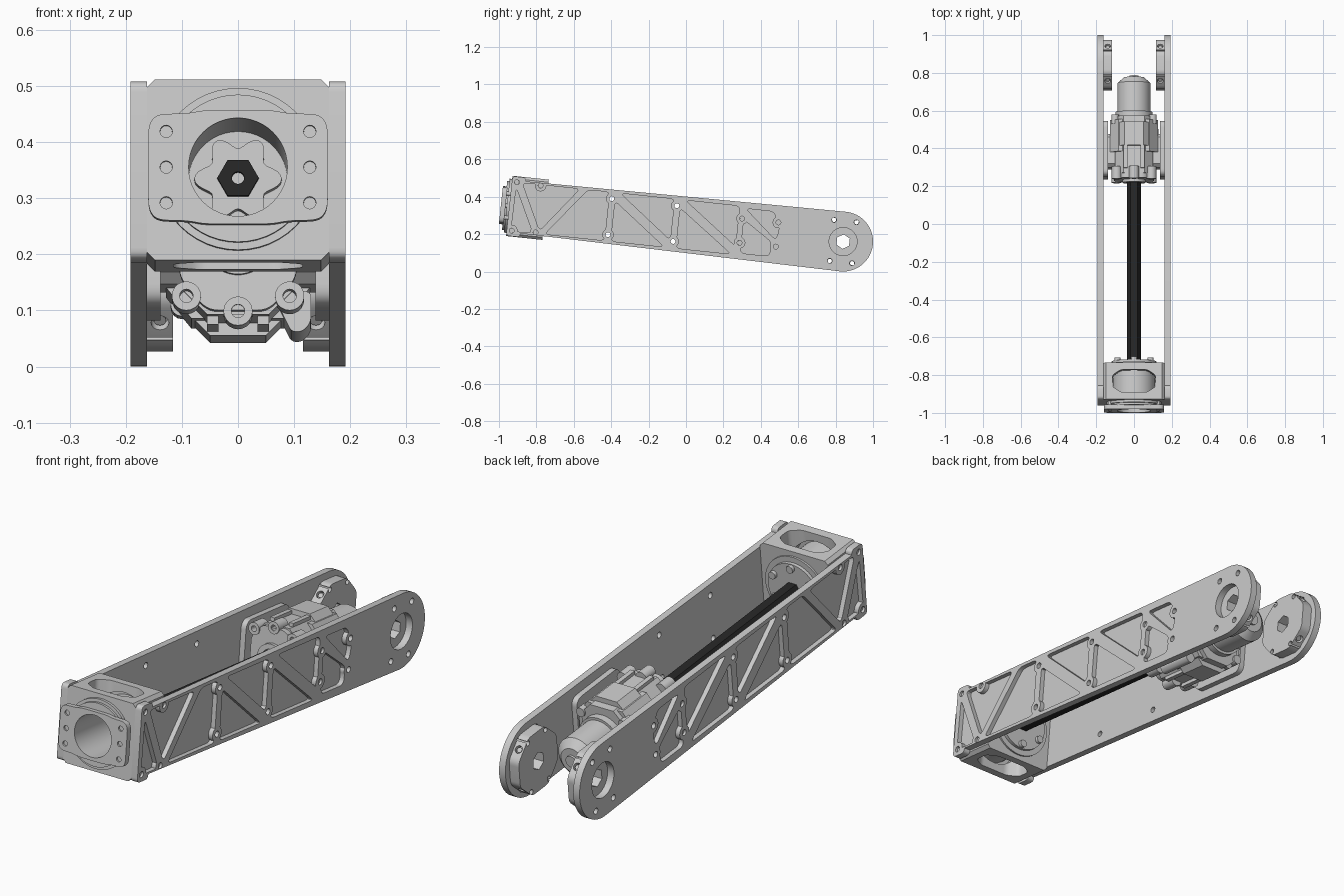
import bpy, bmesh
from math import sin, cos, pi, radians
from mathutils import Vector, Matrix

if "Cube" in bpy.data.objects:
    bpy.data.objects.remove(bpy.data.objects["Cube"])

# Local frame: x across, y along the arm (0 = rear pivot), z across the arm height
FRAME = Matrix.Translation((0, 0.84, 0.16)) @ Matrix.Rotation(radians(-6.1), 4, 'X')
PLACE = {'x': lambda p, q, h: (h, p, q), 'y': lambda p, q, h: (p, h, q), 'z': lambda p, q, h: (p, q, h)}


def add_object(name, bm):
    bmesh.ops.recalc_face_normals(bm, faces=bm.faces)
    me = bpy.data.meshes.new(name)
    bm.to_mesh(me)
    bm.free()
    ob = bpy.data.objects.new(name, me)
    bpy.context.collection.objects.link(ob)
    return ob


def prism(name, profiles, axis, lo, hi, end=1.0):
    """Extrude closed profiles along an axis; end scales the far profile."""
    bm = bmesh.new()
    for pts in profiles:
        a = [bm.verts.new(PLACE[axis](p, q, lo)) for p, q in pts]
        b = [bm.verts.new(PLACE[axis](p * end, q * end, hi)) for p, q in pts]
        bm.faces.new(a)
        bm.faces.new(b)
        for i in range(len(a)):
            j = (i + 1) % len(a)
            bm.faces.new((a[i], a[j], b[j], b[i]))
    return add_object(name, bm)


def rods(name, ends, r, n=16):
    """Cylinders between pairs of points."""
    bm = bmesh.new()
    for p, q in ends:
        p, q = Vector(p), Vector(q)
        rot = (q - p).to_track_quat('Z', 'Y').to_matrix().to_4x4()
        bmesh.ops.create_cone(bm, cap_ends=True, segments=n, radius1=r, radius2=r,
                              depth=(q - p).length, matrix=Matrix.Translation((p + q) / 2) @ rot)
    return add_object(name, bm)


def circ(cx, cy, r, n=40, phase=0.0):
    return [(cx + r * cos(phase + 2 * pi * i / n), cy + r * sin(phase + 2 * pi * i / n)) for i in range(n)]


def rounded(pts, r, n=5):
    out = []
    for i, p in enumerate(pts):
        p, a, b = Vector(p), Vector(pts[i - 1]), Vector(pts[(i + 1) % len(pts)])
        s = p + (a - p).normalized() * min(r, (a - p).length * .45)
        e = p + (b - p).normalized() * min(r, (b - p).length * .45)
        for k in range(n + 1):
            t = k / n
            out.append(tuple(s * (1 - t) ** 2 + p * 2 * t * (1 - t) + e * t * t))
    return out


def octagon(w, h, cx, cy, ox=0, oy=0):
    return [(ox + x, oy + y) for x, y in ((w, h - cy), (w - cx, h), (cx - w, h), (-w, h - cy),
                                          (-w, cy - h), (cx - w, -h), (w - cx, -h), (w, cy - h))]


def box(w, h):
    return [(w, h), (-w, h), (-w, -h), (w, -h)]


def use_modifiers(ob):
    me = bpy.data.meshes.new_from_object(ob.evaluated_get(bpy.context.evaluated_depsgraph_get()))
    ob.modifiers.clear()
    ob.data = me


def cut(ob, cutter):
    m = ob.modifiers.new('cut', 'BOOLEAN')
    m.operation, m.solver, m.object = 'DIFFERENCE', 'EXACT', cutter
    use_modifiers(ob)
    bpy.data.objects.remove(cutter)
    return ob


def mirror(ob):
    ob.modifiers.new('mirror', 'MIRROR').use_mirror_merge = False
    use_modifiers(ob)
    return ob


# Side plates: rounded rear end, blind truss pockets, bolt holes
outline = rounded([(-1.72, .16), (-1.795, .16), (-1.795, -.16), (-1.72, -.16)], .02)
outline += [(.16 * cos(t), .16 * sin(t)) for t in [-pi / 2 + pi * i / 32 for i in range(33)]]
plate = prism('side_plates', [outline], 'x', .162, .192)
pockets = [
    [(-1.768, .10), (-1.772, -.132), (-1.655, -.132)],
    [(-1.738, .13), (-1.43, .13), (-1.62, -.115)],
    [(-1.385, .13), (-1.27, .13), (-1.27, -.13), (-1.59, -.13)],
    [(-1.235, .085), (-1.235, -.13), (-.95, -.13)],
    [(-1.21, .13), (-.92, .13), (-.92, -.09)],
    [(-.885, .085), (-.885, -.13), (-.59, -.13)],
    [(-.86, .13), (-.57, .13), (-.57, -.085)],
    [(-.535, .12), (-.385, .12), (-.345, .03), (-.36, -.03)],
    [(-.54, .06), (-.54, -.12), (-.385, -.12), (-.38, -.045)],
]
bolts = [(a, s * b) for a, b in ((-1.768, .13), (-1.64, .126), (-1.254, .097), (-.904, .096),
                                 (-.55, .065), (-.355, .065)) for s in (1, -1)]
pocket = prism('pocket_cutter', [rounded(p, .025) for p in pockets], 'x', .172, .21)
cut(pocket, prism('boss_cutter', [circ(a, b, .031, 24) for a, b in bolts], 'x', .15, .23))
cut(plate, pocket)
hub_bolts = [(a, b) for a in (-.06, .06) for b in (-.11, .11)]
cut(plate, prism('holes', [circ(a, b, .013, 16) for a, b in bolts + hub_bolts] + [circ(0, 0, .075)],
                 'x', .1, .25))
mirror(plate)
mirror(prism('plate_screws', [circ(a, b, .0128, 16) for a, b in bolts if a < -1.6 or -.6 < a < -.5],
             'x', .16, .182))

# Hex pivot hubs inside the rear ends
hub = prism('pivot_hubs', [rounded(octagon(.13, .13, .075, .075), .02)], 'x', .116, .162)
cut(hub, prism('hub_holes', [circ(0, 0, .039, 6, pi / 6)] + [circ(a, b, .011, 16) for a, b in hub_bolts],
               'x', .1, .2))
cut(hub, rods('hub_pockets', [((.139, s * .08, t * .08), (.139, s * .15, t * .15))
                              for s in (1, -1) for t in (1, -1)], .016))
mirror(hub)
mirror(rods('hub_screws', [((.139, s * .07, t * .07), (.139, s * .088, t * .088))
                           for s in (1, -1) for t in (1, -1)], .011))

# Bearing block at the front end, bored through with top and bottom windows
block = prism('bearing_block', [octagon(.162, .162, .014, .014)], 'y', -1.795, -1.60)
cut(block, prism('bore', [circ(0, 0, .128, 48)], 'y', -1.9, -1.5))
cut(block, prism('window', [rounded(octagon(.115, .06, .045, .03, 0, -1.697), .015)], 'z', -.3, .3))


def ring(name, r, hole, lo, hi):
    return cut(prism(name, [circ(0, 0, r, 48)], 'y', lo, hi),
               prism('ring_cutter', [circ(0, 0, hole, 48)], 'y', lo - .1, hi + .1))


ring('bearing_sleeve', .112, .088, -1.79, -1.60)
ring('front_bearing_rim', .145, .088, -1.808, -1.786)
ring('front_bearing_step', .132, .088, -1.820, -1.805)

# Front flange with six screws
half = [(.16, .075), (.145, .095), (.09, .096), (.06, .102), (-.06, .102), (-.09, .096), (-.145, .095), (-.16, .075)]
flange = prism('front_flange', [rounded(half + [(-x, -z) for x, z in half], .02)], 'y', -1.84, -1.815)
screws = [(s * .128, b) for s in (1, -1) for b in (-.064, 0, .064)]
cut(flange, prism('flange_holes', [circ(0, 0, .088, 48)] + [circ(x, b, .011, 16) for x, b in screws],
                  'y', -1.9, -1.75))
prism('flange_screws', [circ(x, b, .0108, 16) for x, b in screws], 'y', -1.832, -1.79)

# Rear cover of the block, shaft hub and bolts
prism('rear_cover', [circ(0, 0, .142, 48)], 'y', -1.612, -1.592)
prism('rear_cover_step', [circ(0, 0, .118, 48)], 'y', -1.595, -1.577)
lobes = [((.066 + .012 * cos(6 * t)) * cos(t), (.066 + .012 * cos(6 * t)) * sin(t))
         for t in [2 * pi * i / 72 for i in range(72)]]
prism('shaft_lobe_hub', [lobes], 'y', -1.645, -1.605)
prism('rear_cover_bolts', [circ(.1 * cos(t), .1 * sin(t), .016, 16)
                           for t in [pi / 6 + pi * i / 3 for i in range(6)]], 'y', -1.585, -1.562)

# Dark hexagonal drive shaft
shaft = prism('drive_shaft', [circ(0, 0, .037, 6)], 'y', -1.66, -.58)
cut(shaft, prism('shaft_hole', [circ(0, 0, .011, 16)], 'y', -1.7, -1.62))
dark = bpy.data.materials.new('dark_shaft')
dark.diffuse_color = (.02, .02, .02, 1)
dark.use_nodes = True
dark.node_tree.nodes["Principled BSDF"].inputs["Base Color"].default_value = dark.diffuse_color
shaft.data.materials.clear()
shaft.data.materials.append(dark)

# Gearbox: front plate, bosses, stepped bodies and ribs
ring('gearbox_nose', .062, .04, -.625, -.59)
prism('gearbox_front_plate', [rounded(octagon(.105, .125, .05, .06), .02)], 'y', -.61, -.58)
bosses = [(s * .092, t * .10) for s in (1, -1) for t in (1, -1)] + [(0, .127), (0, -.127)]
boss = prism('gearbox_bosses', [circ(x, b, .026, 20) for x, b in bosses], 'y', -.615, -.55)
cut(boss, prism('boss_holes', [circ(x, b, .012, 16) for x, b in bosses], 'y', -.7, -.58))
prism('gearbox_body', [octagon(.1, .13, .045, .045)], 'y', -.585, -.28)
prism('gearbox_wide_body', [octagon(.128, .125, .045, .055)], 'y', -.47, -.30)
prism('gearbox_cover', [octagon(.08, .152, .03, .03)], 'y', -.44, -.315)
prism('gearbox_ribs', [[(s * x + d, y) for x, y in ((.035, -.56), (.055, -.56), (.055, -.32), (.035, -.32))]
                       for s, d in ((1, 0), (-1, 0))], 'z', -.145, .145)
prism('gearbox_lug', [rounded([(.06, -.08), (.13, -.08), (.13, -.135), (.115, -.152), (.095, -.152)], .01)],
      'y', -.5, -.33)
prism('gearbox_rear_bolts', [circ(s * .1, t * .085, .02, 16) for s in (1, -1) for t in (1, -1)],
      'y', -.32, -.272)

# Brackets tying the gearbox to the side plates
mirror(prism('gearbox_brackets', [rounded(octagon(.148, .115, .02, .02, -.452, 0), .02)], 'x', .138, .162))
mirror(prism('bracket_pads', [octagon(.09, .07, .02, .02, -.46, 0)], 'x', .09, .14))

# Motor with collar, tapered tail and terminals
prism('motor_collar', [circ(0, 0, .098, 48)], 'y', -.285, -.25)
prism('motor_can', [circ(0, 0, .087, 48)], 'y', -.25, -.095)
prism('motor_tail', [circ(0, 0, .087, 48)], 'y', -.095, -.065, .62)
prism('motor_rear_bearing', [circ(0, 0, .025, 24)], 'y', -.07, -.055)

# Tilt everything into place, smooth the round faces
bpy.ops.object.select_all(action='DESELECT')
for ob in bpy.context.collection.objects:
    ob.matrix_world = FRAME
    ob.select_set(True)
    bpy.context.view_layer.objects.active = ob
bpy.ops.object.shade_smooth_by_angle(angle=radians(30))
